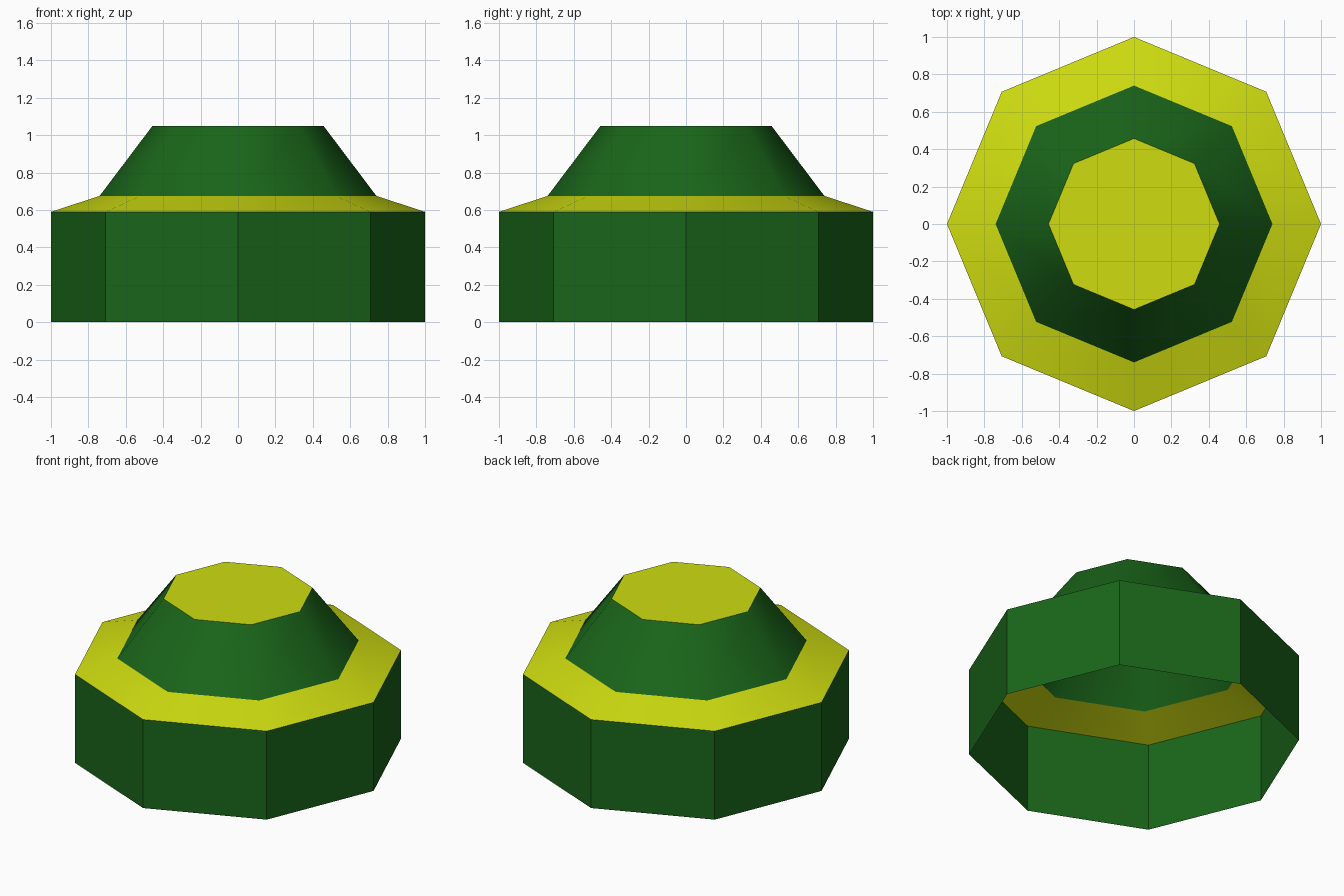
import bpy, bmesh
from math import radians, cos, sin, tau

if "Cube" in bpy.data.objects:
    bpy.data.objects.remove(bpy.data.objects["Cube"])

SIDES = 8


def material(name, color):
    m = bpy.data.materials.new(name)
    m.diffuse_color = color
    m.use_nodes = True
    m.node_tree.nodes["Principled BSDF"].inputs["Base Color"].default_value = m.diffuse_color
    return m


green = material("green", (0.01, 0.13, 0.01, 1))
yellow = material("yellow", (0.62, 0.72, 0.005, 1))


def finish(name, bm, mat, smooth_angle):
    mesh = bpy.data.meshes.new(name)
    bm.to_mesh(mesh)
    bm.free()
    mesh.materials.append(mat)
    ob = bpy.data.objects.new(name, mesh)
    bpy.context.collection.objects.link(ob)
    if smooth_angle:
        bpy.ops.object.select_all(action='DESELECT')
        ob.select_set(True)
        bpy.context.view_layer.objects.active = ob
        bpy.ops.object.shade_smooth_by_angle(angle=radians(smooth_angle))


def ring(bm, r, z):
    return [bm.verts.new((r * cos(tau * i / SIDES), r * sin(tau * i / SIDES), z))
            for i in range(SIDES)]


def band(name, low, high, mat, smooth_angle=0):
    """Open octagonal band between two (radius, z) rings."""
    bm = bmesh.new()
    a, b = ring(bm, *low), ring(bm, *high)
    for i in range(SIDES):
        j = (i + 1) % SIDES
        bm.faces.new((a[i], a[j], b[j], b[i]))
    finish(name, bm, mat, smooth_angle)


# Thin shell, open underneath
rim, neck, top = (1.0, 0.59), (0.74, 0.675), (0.457, 1.05)
band("base_wall", (1.0, 0), rim, green)
band("sloped_ledge", rim, neck, yellow, 40)
band("tapered_crown", neck, top, green, 40)

# Flat top cap
bm = bmesh.new()
bm.faces.new(ring(bm, *top))
finish("top_cap", bm, yellow, 0)
